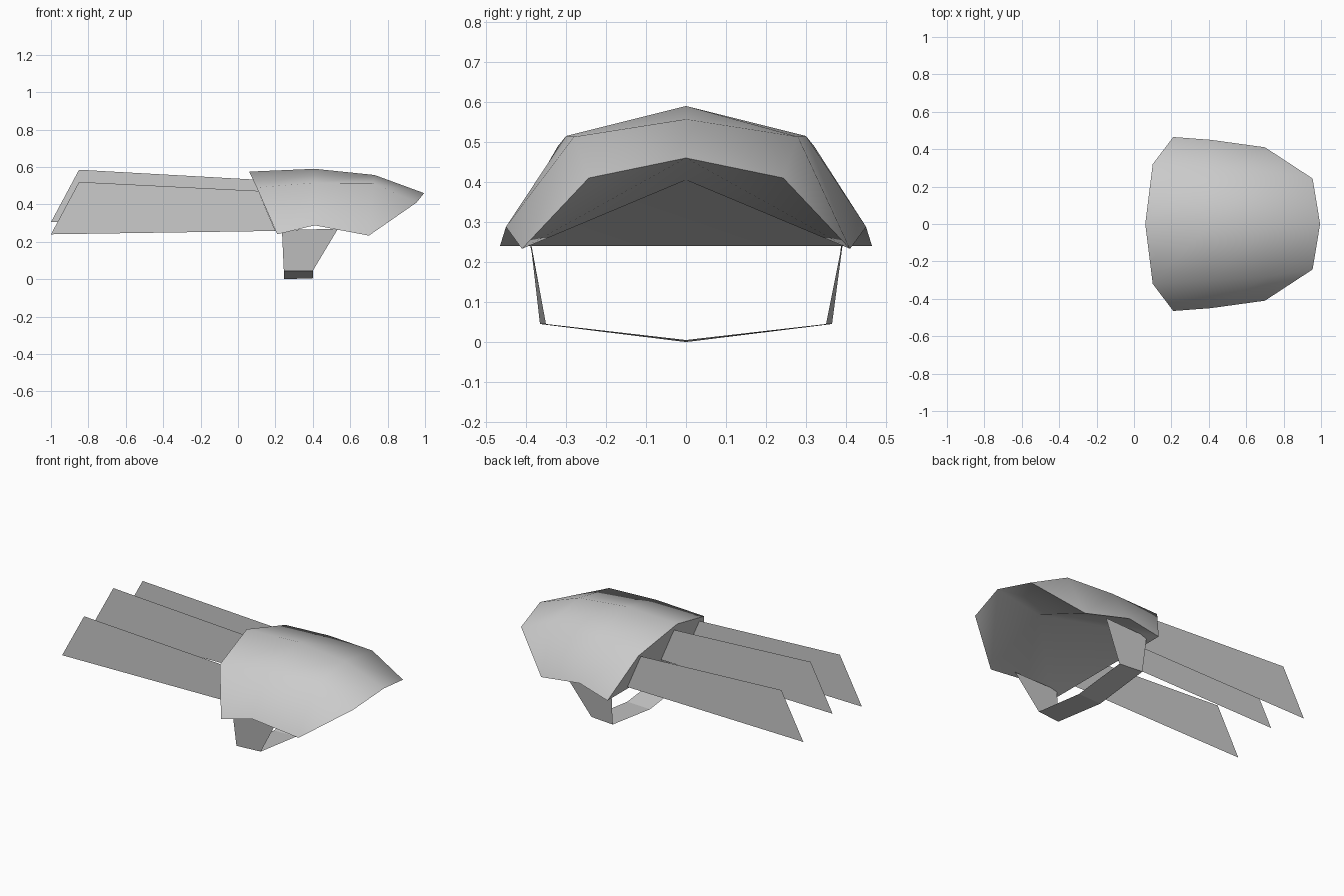
import bpy, math

cube = bpy.data.objects.get("Cube")
if cube:
    bpy.data.objects.remove(cube, do_unlink=True)

grey = bpy.data.materials.new("plain grey")
grey.use_nodes = True
grey.diffuse_color = (0.6, 0.6, 0.6, 1)
grey.node_tree.nodes["Principled BSDF"].inputs["Base Color"].default_value = (0.6, 0.6, 0.6, 1)


def add_mesh(name, verts, faces, smooth=False):
    mesh = bpy.data.meshes.new(name)
    mesh.from_pydata(verts, [], faces)
    mesh.materials.append(grey)
    mesh.update()
    obj = bpy.data.objects.new(name, mesh)
    bpy.context.collection.objects.link(obj)
    if smooth:
        bpy.ops.object.select_all(action='DESELECT')
        obj.select_set(True)
        bpy.context.view_layer.objects.active = obj
        bpy.ops.object.shade_smooth_by_angle(angle=math.radians(60))
    return obj


def mirrored(half):
    """Turn an edge-to-ridge half section into a full one across y = 0."""
    return [(x, -y, z) for x, y, z in half] + [(x, y, z) for x, y, z in half[-2::-1]]


# Hand guard: lower edge, shoulder and ridge of each section, back to front
sections = [
    [(0.21, 0.465, 0.24), (0.10, 0.32, 0.49), (0.06, 0, 0.575)],
    [(0.41, 0.45, 0.288), (0.41, 0.30, 0.515), (0.41, 0, 0.59)],
    [(0.70, 0.41, 0.233), (0.72, 0.28, 0.513), (0.73, 0, 0.557)],
]
verts = [p for s in sections for p in mirrored(s)]
faces = [(5*r + i, 5*r + i + 5, 5*r + i + 6, 5*r + i + 1)
         for r in range(2) for i in range(4)]
# Front rim narrows to the nose
verts += mirrored([(0.955, 0.243, 0.41), (0.995, 0, 0.46)])      # 15, 16, 17
faces += [(10, 15, 11), (11, 15, 16, 12), (12, 16, 17, 13), (13, 17, 14)]
# Closed back
faces.append((0, 1, 2, 3, 4))
# Hollow underside: arch behind the nose, sloping down to the back edge
verts.append((0.70, 0, 0.405))                                   # 18
faces += [(10, 18, 16, 15), (14, 17, 16, 18),
          (0, 4, 18), (0, 18, 5), (5, 18, 10), (4, 9, 18), (9, 14, 18)]
add_mesh("hand_guard", verts, faces, smooth=True)

# Wrist strap hanging below the guard
strap = mirrored([(0.235, 0.39, 0.262), (0.245, 0.365, 0.045), (0.245, 0, 0.0)])
front = mirrored([(0.535, 0.395, 0.27), (0.40, 0.35, 0.045), (0.40, 0, 0.005)])
add_mesh("wrist_strap", strap + front,
         [(i, i + 1, i + 6, i + 5) for i in range(4)])

# Three flat blades, the middle one set higher
side = [(-1, 0.24), (-0.85, 0.52), (0.108, 0.472), (0.20, 0.258)]
middle = [(-1, 0.305), (-0.85, 0.585), (0.082, 0.533), (0.17, 0.325)]
for name, y, outline in (("right_blade", -0.285, side),
                         ("middle_blade", 0, middle),
                         ("left_blade", 0.285, side)):
    add_mesh(name, [(x, y, z) for x, z in outline], [(0, 1, 2, 3)])
